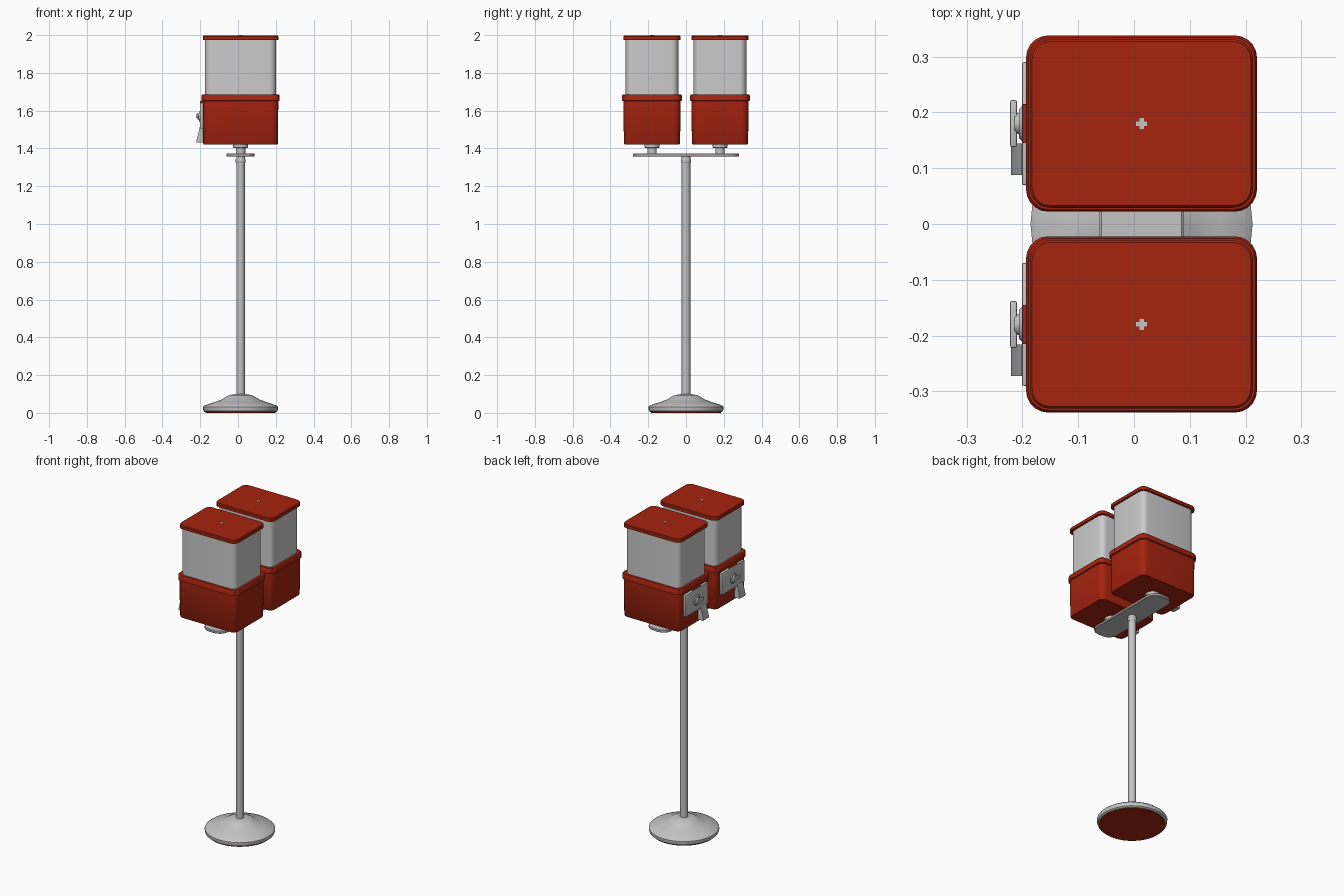
import bpy, bmesh, math
from mathutils import Matrix

if "Cube" in bpy.data.objects:
    bpy.data.objects.remove(bpy.data.objects["Cube"])

CX = 0.0135  # centre line of the pole and cabinets


def material(name, rgb):
    m = bpy.data.materials.new(name)
    m.diffuse_color = (*rgb, 1)
    m.use_nodes = True
    m.node_tree.nodes["Principled BSDF"].inputs["Base Color"].default_value = m.diffuse_color
    return m


RED = material("red_enamel", (0.38, 0.017, 0.005))
METAL = material("grey_metal", (0.55, 0.55, 0.55))
CLEAR = material("pale_grey_hopper", (0.60, 0.60, 0.60))


def finish(name, bm, mat, angle=35):
    bmesh.ops.recalc_face_normals(bm, faces=bm.faces[:])
    me = bpy.data.meshes.new(name)
    bm.to_mesh(me)
    bm.free()
    me.materials.append(mat)
    ob = bpy.data.objects.new(name, me)
    bpy.context.collection.objects.link(ob)
    bpy.ops.object.select_all(action='DESELECT')
    ob.select_set(True)
    bpy.context.view_layer.objects.active = ob
    bpy.ops.object.shade_smooth_by_angle(angle=math.radians(angle))
    return ob


def loft(name, rings, mat, angle=35):
    """Skin closed rings of points and cap both ends."""
    bm = bmesh.new()
    vs = [[bm.verts.new(p) for p in r] for r in rings]
    n = len(vs[0])
    for a, b in zip(vs, vs[1:]):
        for i in range(n):
            j = (i + 1) % n
            bm.faces.new((a[i], a[j], b[j], b[i]))
    bm.faces.new(vs[0])
    bm.faces.new(vs[-1])
    return finish(name, bm, mat, angle)


def rounded(cx, cy, hx, hy, r, z, seg=5):
    pts = []
    for k, (sx, sy) in enumerate(((1, 1), (-1, 1), (-1, -1), (1, -1))):
        for i in range(seg + 1):
            a = math.pi / 2 * (k + i / seg)
            pts.append((cx + sx * (hx - r) + r * math.cos(a),
                        cy + sy * (hy - r) + r * math.sin(a), z))
    return pts


def lathe(name, profile, mat, cx, cy, n=32, angle=35):
    rings = [[(cx + r * math.cos(2 * math.pi * i / n),
               cy + r * math.sin(2 * math.pi * i / n), z) for i in range(n)]
             for r, z in profile]
    return loft(name, rings, mat, angle)


def box(name, x, y, z, mat, bevel=0):
    bm = bmesh.new()
    bmesh.ops.create_cube(bm, size=1)
    for v in bm.verts:
        v.co = [lo + (c + 0.5) * (hi - lo) for c, (lo, hi) in zip(v.co, (x, y, z))]
    if bevel:
        bmesh.ops.bevel(bm, geom=bm.edges[:], offset=bevel, segments=2,
                        affect='EDGES', profile=0.5)
    return finish(name, bm, mat)


def knob(name, r1, r2, x0, x1, y, z, mat):
    """Disc whose axis runs along x."""
    bm = bmesh.new()
    bmesh.ops.create_cone(bm, cap_ends=True, segments=24, radius1=r1, radius2=r2,
                          depth=abs(x1 - x0),
                          matrix=Matrix.Translation(((x0 + x1) / 2, y, z))
                          @ Matrix.Rotation(-math.pi / 2, 4, 'Y'))
    return finish(name, bm, mat)


# Floor stand: red underside, dished base, pole with collar
lathe("base_underside", [(0.185, 0), (0.185, 0.006)], RED, CX, 0)
lathe("base", [(0.188, 0.004), (0.196, 0.010), (0.199, 0.020), (0.199, 0.032),
               (0.190, 0.040), (0.140, 0.056), (0.100, 0.071), (0.078, 0.085),
               (0.060, 0.094), (0.030, 0.099)], METAL, CX, 0)
lathe("pole", [(0.0225, 0.09), (0.0225, 1.36)], METAL, CX, 0, 24)
lathe("pole_collar", [(0.0235, 1.322), (0.026, 1.326), (0.026, 1.342), (0.0235, 1.346)],
      METAL, CX, 0, 24)

# Cross bar carrying both cabinets
loft("cross_bar", [rounded(CX, 0, 0.072, 0.278, 0.055, 1.357),
                   rounded(CX, 0, 0.075, 0.281, 0.058, 1.360),
                   rounded(CX, 0, 0.075, 0.281, 0.058, 1.370),
                   rounded(CX, 0, 0.072, 0.278, 0.055, 1.373)], METAL)

for side, y in (("front", -0.18), ("rear", 0.18)):
    # Mount under the cabinet
    lathe(side + "_mount", [(0.025, 1.37), (0.025, 1.402), (0.040, 1.404), (0.040, 1.422)],
          METAL, CX, y, 24)

    # Lower cabinet with wider top band
    loft(side + "_cabinet", [rounded(CX, y, hx, hy, r, z) for hx, hy, r, z in (
        (0.194, 0.145, 0.030, 1.420), (0.198, 0.149, 0.034, 1.426),
        (0.200, 0.151, 0.036, 1.650), (0.207, 0.158, 0.040, 1.653),
        (0.207, 0.158, 0.040, 1.680), (0.203, 0.154, 0.037, 1.686))], RED)

    # Hopper
    loft(side + "_hopper", [rounded(CX, y, 0.188, 0.139, 0.035, z) for z in (1.68, 1.98)],
         CLEAR)

    # Lid and its cross-shaped screw
    loft(side + "_lid", [rounded(CX, y, hx, hy, r, z) for hx, hy, r, z in (
        (0.200, 0.151, 0.036, 1.975), (0.200, 0.151, 0.036, 1.993),
        (0.196, 0.147, 0.032, 1.998))], RED)
    box(side + "_lid_screw_a", (CX - 0.010, CX + 0.010), (y - 0.004, y + 0.004),
        (1.99, 2.0), METAL)
    box(side + "_lid_screw_b", (CX - 0.004, CX + 0.004), (y - 0.010, y + 0.010),
        (1.99, 1.9998), METAL)

    # Coin mechanism: plate, red tab, dial and turning handle
    box(side + "_coin_plate", (-0.201, -0.18), (y - 0.11, y + 0.11), (1.505, 1.642),
        METAL, 0.003)
    box(side + "_coin_tab", (-0.200, -0.18), (y - 0.035, y + 0.035), (1.63, 1.65), RED)
    knob(side + "_dial", 0.032, 0.026, -0.200, -0.206, y, 1.57, METAL)
    knob(side + "_dial_hub", 0.020, 0.016, -0.205, -0.214, y, 1.57, METAL)
    box(side + "_handle", (-0.222, -0.210), (y - 0.042, y + 0.042), (1.560, 1.580),
        METAL, 0.003)

    # Dispensing chute, flaring outwards to the bottom
    yc = y - 0.064
    loft(side + "_chute", [[(x0, yc - 0.028, z), (x1, yc - 0.028, z),
                            (x1, yc + 0.028, z), (x0, yc + 0.028, z)]
                           for x0, x1, z in ((-0.219, -0.184, 1.432),
                                             (-0.220, -0.184, 1.440),
                                             (-0.202, -0.184, 1.515))], METAL)
